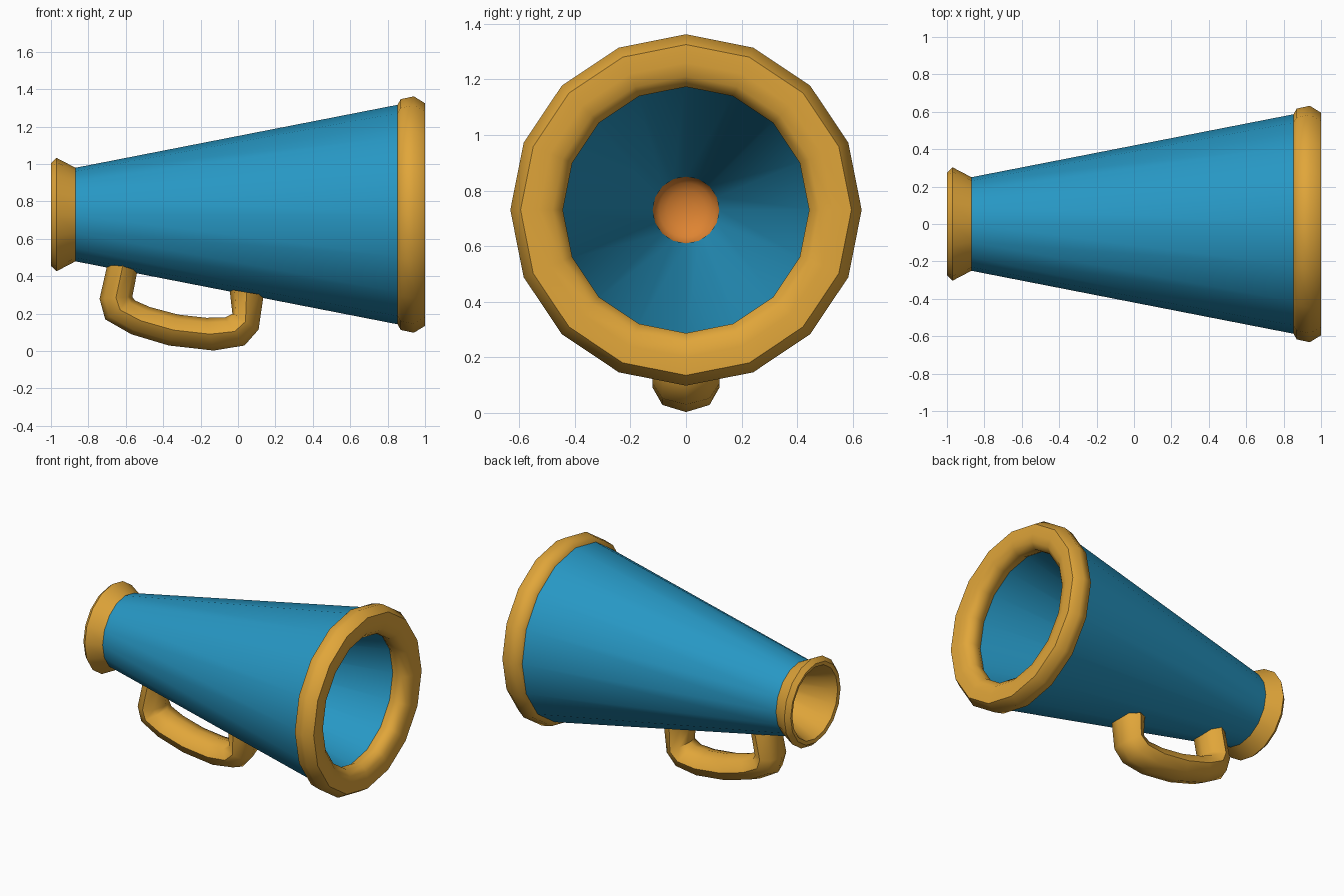
import bpy, bmesh, math

if "Cube" in bpy.data.objects:
    bpy.data.objects.remove(bpy.data.objects["Cube"])

def material(name, rgb):
    m = bpy.data.materials.new(name)
    m.diffuse_color = (*rgb, 1)
    m.use_nodes = True
    m.node_tree.nodes["Principled BSDF"].inputs["Base Color"].default_value = m.diffuse_color
    return m

BLUE = material("blue", (0.02, 0.31, 0.55))
GOLD = material("gold", (0.75, 0.38, 0.042))
ORANGE = material("orange", (0.73, 0.23, 0.032))
AXIS_Z = 0.73

def finish(bm, name, mat, angle):
    bmesh.ops.remove_doubles(bm, verts=bm.verts, dist=1e-5)
    me = bpy.data.meshes.new(name)
    bm.to_mesh(me)
    bm.free()
    me.materials.append(mat)
    ob = bpy.data.objects.new(name, me)
    bpy.context.collection.objects.link(ob)
    bpy.ops.object.select_all(action='DESELECT')
    ob.select_set(True)
    bpy.context.view_layer.objects.active = ob
    bpy.ops.object.shade_smooth_by_angle(angle=math.radians(angle))
    return ob

def bridge(bm, rings):
    for a, b in zip(rings, rings[1:]):
        n = len(a)
        for j in range(n):
            k = (j + 1) % n
            bm.faces.new((a[j], a[k], b[k], b[j]))

def lathe(name, profile, mat, sides=16, angle=50):
    """Turn an (x, radius) profile around the horn's axis."""
    bm = bmesh.new()
    rings = []
    for x, r in profile:
        rings.append([bm.verts.new((x, r * math.sin(math.tau * j / sides),
                                    AXIS_Z + r * math.cos(math.tau * j / sides)))
                      for j in range(sides)])
    bridge(bm, rings)
    return finish(bm, name, mat, angle)

# Horn: outer and inner walls
lathe("horn_outer", [(0.88, 0.592), (-0.88, 0.248)], BLUE)
lathe("horn_inner", [(-0.65, 0.12), (0.90, 0.47)], BLUE)

# Rounded rim around the bell
lathe("bell_rim", [(0.85, 0.475), (0.90, 0.445), (0.955, 0.443), (0.99, 0.48),
                   (1.0, 0.53), (1.0, 0.595), (0.94, 0.632), (0.87, 0.617),
                   (0.852, 0.585)], GOLD)

# Flared mouthpiece with funnel
lathe("mouthpiece", [(-0.865, 0.248), (-0.97, 0.303), (-1.0, 0.275),
                     (-0.995, 0.25), (-0.965, 0.235), (-0.65, 0.12)], GOLD)

# Small concave diaphragm closing the throat
R = 0.12
dish = [(-0.65 - 0.07 * math.cos(t * math.pi / 10), R * math.sin(t * math.pi / 10))
        for t in range(6)]
lathe("throat_dish", dish, ORANGE, sides=32)

# Handle: octagonal tube between outer and inner side-view outlines
outer = [(-0.69, 0.50), (-0.74, 0.28), (-0.71, 0.17), (-0.57, 0.09), (-0.37, 0.03),
         (-0.13, 0.003), (0.035, 0.03), (0.11, 0.115), (0.137, 0.30)]
inner = [(-0.53, 0.47), (-0.565, 0.29), (-0.55, 0.27), (-0.47, 0.235), (-0.32, 0.195),
         (-0.17, 0.178), (-0.07, 0.18), (-0.03, 0.20), (-0.045, 0.33)]
bm = bmesh.new()
rings = []
for (ox, oz), (ix, iz) in zip(outer, inner):
    ring = []
    for j in range(8):
        a = math.tau * j / 8
        t = (1 + math.cos(a)) / 2
        ring.append(bm.verts.new((ix + (ox - ix) * t, 0.12 * math.sin(a),
                                  iz + (oz - iz) * t)))
    rings.append(ring)
bridge(bm, rings)
bm.faces.new(rings[0])
bm.faces.new(rings[-1])
bmesh.ops.recalc_face_normals(bm, faces=bm.faces)
finish(bm, "handle", GOLD, 50)
